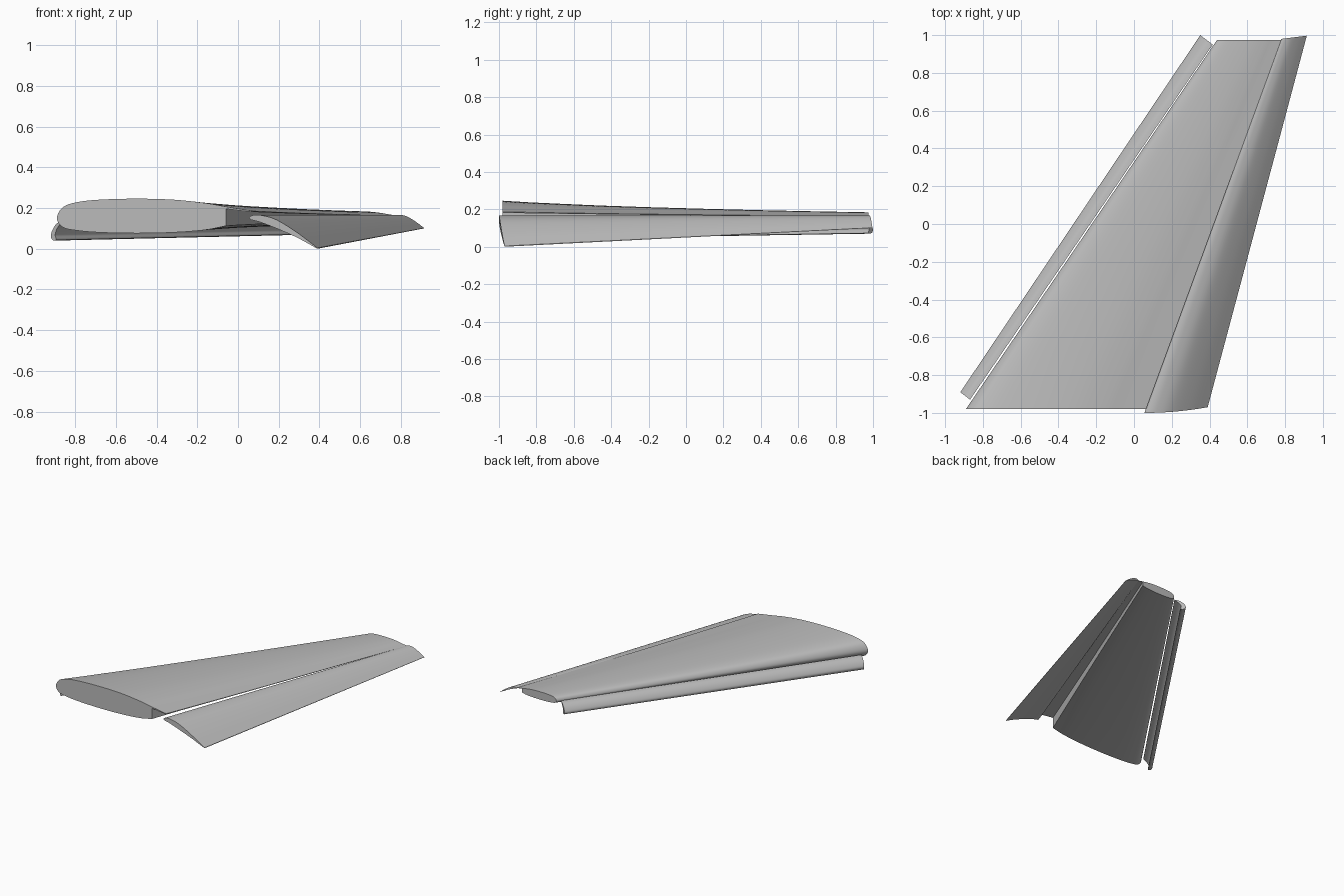
import bpy, bmesh, math
from mathutils import Vector

if "Cube" in bpy.data.objects:
    bpy.data.objects.remove(bpy.data.objects["Cube"], do_unlink=True)

# One plain grey finish for every part
grey = bpy.data.materials.new("wing_grey")
grey.use_nodes = True
colour = (0.5, 0.5, 0.5, 1)
grey.diffuse_color = colour
grey.node_tree.nodes["Principled BSDF"].inputs["Base Color"].default_value = colour


def smooth_run(pts, steps=6):
    """Rounded curve through a run of profile points."""
    p = [Vector(q) for q in pts]
    p = [2 * p[0] - p[1]] + p + [2 * p[-1] - p[-2]]
    out = []
    for a, b, c, d in zip(p, p[1:], p[2:], p[3:]):
        for i in range(steps):
            t = i / steps
            out.append(0.5 * (2 * b + (c - a) * t + (2 * a - 5 * b + 4 * c - d) * t ** 2
                              + (3 * b - a - 3 * c + d) * t ** 3))
    return out + [p[-2]]


def loft(name, sections):
    """Skin matching closed sections and cap both ends."""
    bm = bmesh.new()
    rings = [[bm.verts.new(co) for co in sec] for sec in sections]
    n = len(rings[0])
    for r0, r1 in zip(rings, rings[1:]):
        for i in range(n):
            j = (i + 1) % n
            bm.faces.new((r0[i], r0[j], r1[j], r1[i]))
    bm.faces.new(rings[0])
    bm.faces.new(rings[-1])
    bmesh.ops.recalc_face_normals(bm, faces=bm.faces)
    mesh = bpy.data.meshes.new(name)
    bm.to_mesh(mesh)
    bm.free()
    mesh.materials.append(grey)
    obj = bpy.data.objects.new(name, mesh)
    bpy.context.collection.objects.link(obj)
    bpy.ops.object.select_all(action='DESELECT')
    obj.select_set(True)
    bpy.context.view_layer.objects.active = obj
    bpy.ops.object.shade_smooth_by_angle(angle=math.radians(30))


def mix(a, b, t):
    return a + (b - a) * t


# Main wing: chord fraction and height about the chord line, with an open rear cove
outline = smooth_run([(1, 0.027), (0.87, 0.047), (0.76, 0.065), (0.6, 0.081), (0.41, 0.086),
                      (0.22, 0.081), (0.1, 0.068), (0.03, 0.043), (0, -0.01), (0.03, -0.054),
                      (0.1, -0.07), (0.22, -0.08), (0.41, -0.084), (0.6, -0.08),
                      (0.76, -0.068), (0.87, -0.048)])
outline += [Vector((0.87, 0.036)), Vector((1, 0.021))]
stations = [(0, 1), (0.07, 0.91), (0.15, 0.83), (0.27, 0.72), (0.4, 0.63),
            (0.55, 0.545), (0.7, 0.47), (0.85, 0.41), (1, 0.36)]
wing = []
for t, thick in stations:
    lead, trail = mix(-0.89, 0.44, t), mix(0.064, 0.78, t)
    wing.append([(mix(lead, trail, u), mix(-0.98, 0.975, t), mix(0.16, 0.153, t) + h * thick)
                 for u, h in outline])
loft("main_wing", wing)

# Trailing flap: drooped, tapering towards the tip, ends square to its hinge
upper = smooth_run([(0.03, 0.142), (0, 0.152), (0.05, 0.164), (0.18, 0.164),
                    (0.4, 0.142), (0.7, 0.08), (1, 0.004)])
lower = smooth_run([(1, 0), (0.7, 0.055), (0.4, 0.1), (0.15, 0.132)])
flap = []
for end in (0, 1):
    ring = []
    for u, z in upper + lower:
        y = mix(-1 + 0.03 * u ** 2, 0.98 + 0.017 * u, end)
        ring.append((mix(0.055 + 0.335 * u, 0.78 + 0.135 * u, end), y,
                     mix(z, 0.1 + 0.4 * z, end)))
    flap.append(ring)
loft("trailing_flap", flap)

# Leading slat: a thin hooked shell ahead of and below the nose of the wing
shell = smooth_run([(1, 0.134), (0.6, 0.125), (0.25, 0.102), (0.02, 0.07),
                    (0.08, 0.049), (0.3, 0.04), (0.5, 0.043)])
shell += smooth_run([(0.5, 0.049), (0.42, 0.07), (0.6, 0.1), (1, 0.13)])
ends = [(Vector((-0.92, -0.89)), Vector((-0.868, -0.93)), 0.04, 1),
        (Vector((0.35, 1)), Vector((0.417, 0.95)), 0.07, 0.83)]
loft("leading_slat", [[(*outer.lerp(inner, u), base + (z - 0.04) * k) for u, z in shell]
                      for outer, inner, base, k in ends])
